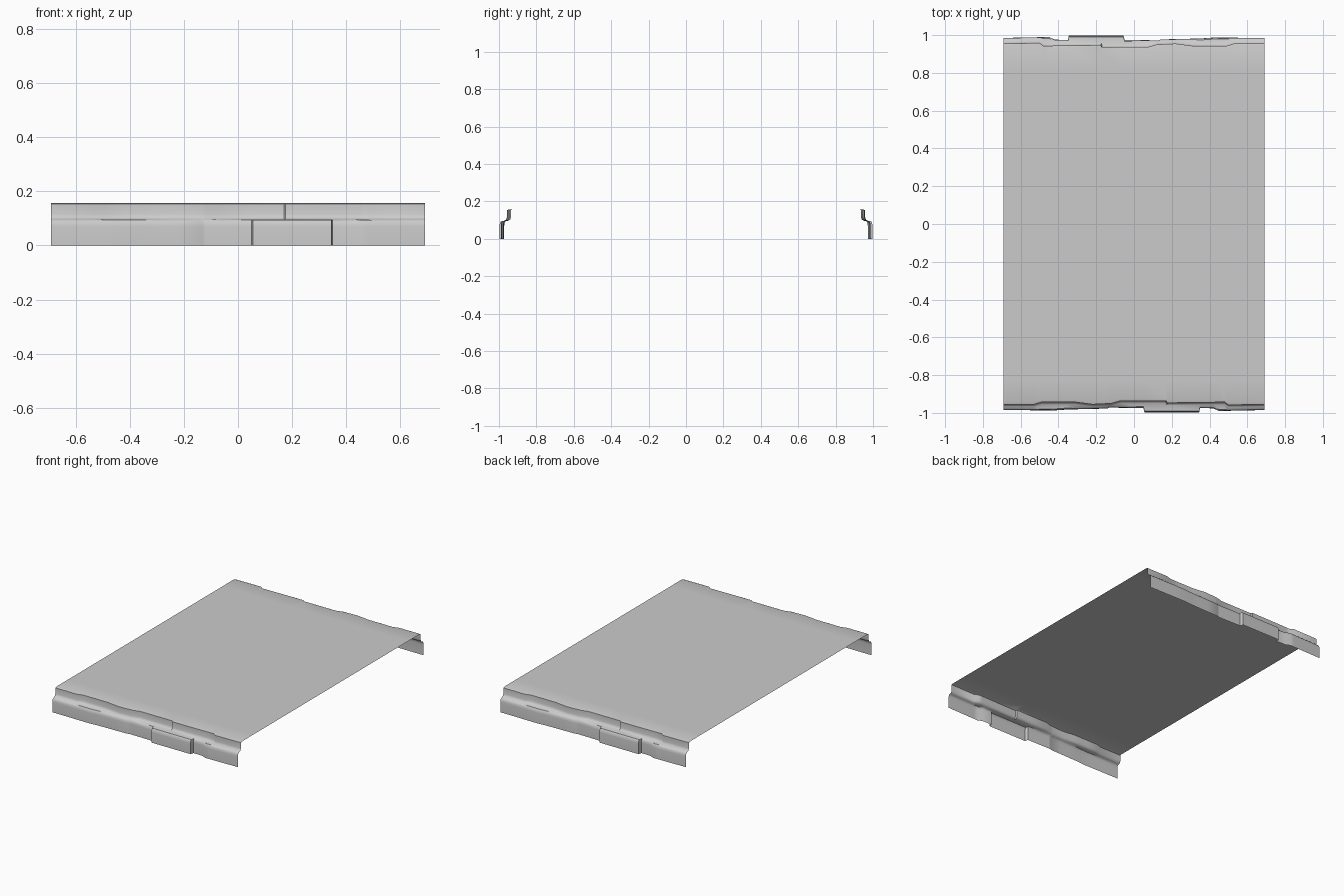
import bpy, bmesh, math

cube = bpy.data.objects.get("Cube")
if cube:
    bpy.data.objects.remove(cube)

HALF_X, SEAM_Y, TOP_Z = 0.69, 0.82, 0.157

grey = bpy.data.materials.new("plain grey")
grey.use_nodes = True
colour = (0.6, 0.6, 0.6, 1)
grey.diffuse_color = colour
grey.node_tree.nodes["Principled BSDF"].inputs["Base Color"].default_value = colour

# Chipped outlines along x: (x, distance from centre)
upper = [(-.69, .955), (-.53, .955), (-.49, .943), (-.31, .943), (-.22, .955),
         (-.12, .95), (-.07, .936), (.17, .936), (.175, .947), (.48, .943),
         (.5, .958), (.69, .955)]
lower = [(-.69, .985), (-.42, .987), (-.35, .982), (-.14, .977), (-.13, .972),
         (.05, .975), (.055, .997), (.345, .997), (.35, .974), (.42, .976),
         (.45, .99), (.69, .985)]


def along(points, x):
    for (x0, a), (x1, b) in zip(points, points[1:]):
        if x <= x1:
            return a + (b - a) * (x - x0) / (x1 - x0)
    return points[-1][1]


def profile(x):
    """Section from the seam over the upper wall and lip to the ground."""
    u, w = along(upper, x), along(lower, x)
    return [(SEAM_Y, TOP_Z), (u - .012, TOP_Z), (u, .153), (u, .115),
            (u + .004, .103), (u + .012, .097), (w - .008, .094),
            (w - .002, .086), (w, .07), (w, 0)]


def finish(name, bm):
    mesh = bpy.data.meshes.new(name)
    bm.to_mesh(mesh)
    bm.free()
    mesh.materials.append(grey)
    obj = bpy.data.objects.new(name, mesh)
    bpy.context.collection.objects.link(obj)
    bpy.ops.object.select_all(action='DESELECT')
    obj.select_set(True)
    bpy.context.view_layer.objects.active = obj
    bpy.ops.object.shade_smooth_by_angle(angle=math.radians(40))
    return obj


# Flat sheet between the two rims
bm = bmesh.new()
bm.faces.new([bm.verts.new((sx * HALF_X, sy * SEAM_Y, TOP_Z))
              for sx, sy in ((-1, -1), (1, -1), (1, 1), (-1, 1))])
finish("top_sheet", bm)

# Stepped rims, the back one turned half a circle
stations = sorted({x for x, _ in upper + lower})
for name, turn in (("front_rim", 1), ("back_rim", -1)):
    bm = bmesh.new()
    rows = [[bm.verts.new((turn * x, -turn * d, z)) for d, z in profile(x)]
            for x in stations]
    for r, s in zip(rows, rows[1:]):
        for i in range(len(r) - 1):
            bm.faces.new((r[i], r[i + 1], s[i + 1], s[i]))
    finish(name, bm)
